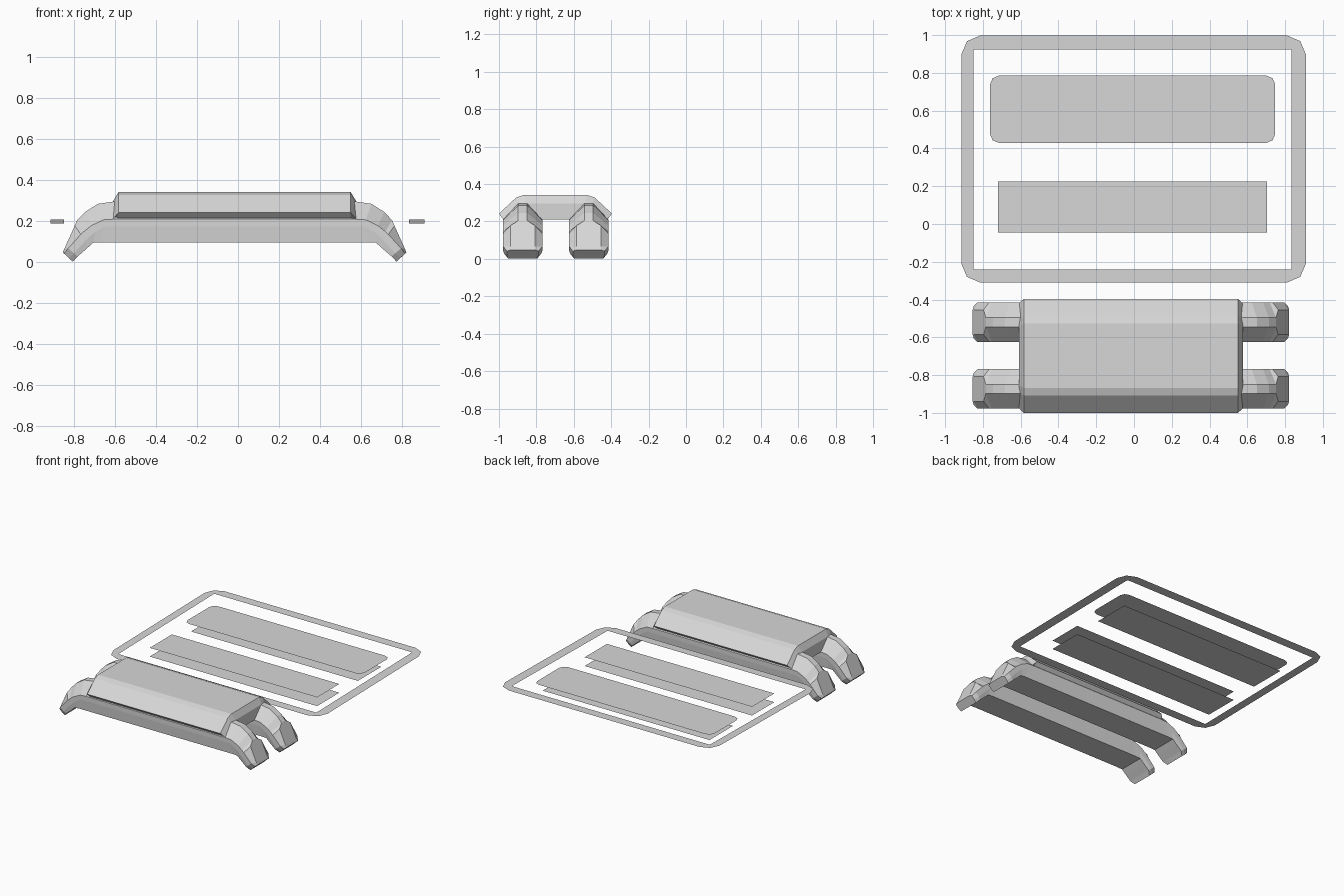
import bpy, bmesh

if "Cube" in bpy.data.objects:
    bpy.data.objects.remove(bpy.data.objects["Cube"])

GREY = (0.68, 0.68, 0.68, 1)
grey = bpy.data.materials.new("plain grey")
grey.use_nodes = True
grey.diffuse_color = GREY
grey.node_tree.nodes["Principled BSDF"].inputs["Base Color"].default_value = GREY

MID_X = -0.0165


def finish(name, bm, closed=True):
    if closed:
        bmesh.ops.recalc_face_normals(bm, faces=bm.faces[:])
    mesh = bpy.data.meshes.new(name)
    bm.to_mesh(mesh)
    bm.free()
    mesh.materials.append(grey)
    obj = bpy.data.objects.new(name, mesh)
    bpy.context.collection.objects.link(obj)
    return obj


def loft(name, sections):
    """Skin a row of matching closed sections and cap both ends."""
    bm = bmesh.new()
    rings = [[bm.verts.new(p) for p in s] for s in sections]
    n = len(rings[0])
    for a, b in zip(rings, rings[1:]):
        for i in range(n):
            j = (i + 1) % n
            bm.faces.new((a[i], a[j], b[j], b[i]))
    bm.faces.new(rings[0])
    bm.faces.new(rings[-1])
    return finish(name, bm)


def rounded(x0, x1, y0, y1, r, height):
    """Rectangle outline with a three-point corner, counter-clockwise."""
    k = r * 0.3
    pts = []
    for cx, cy, sx, sy in ((x0, y0, 1, 1), (x1, y0, -1, 1),
                           (x1, y1, -1, -1), (x0, y1, 1, -1)):
        corner = [(cx, cy + sy * r), (cx + sx * k, cy + sy * k), (cx + sx * r, cy)]
        pts += corner if sx == sy else corner[::-1]
    return [(x, y, height(y)) for x, y in pts]


def flat(z):
    return lambda y: z


def tilted(y):
    return 0.193 + 0.016 * y


def sheet(name, outline):
    bm = bmesh.new()
    bm.faces.new([bm.verts.new(p) for p in outline])
    return finish(name, bm, closed=False)


def rectangle(name, x0, x1, y0, y1, z):
    return sheet(name, [(x0, y0, z), (x1, y0, z), (x1, y1, z), (x0, y1, z)])


# Body shell: folded profile with narrowed ends
half_profile = [(0.17, 0.342), (0.21, 0.328), (0.302, 0.242), (0.27, 0.21)]
profile = half_profile + [(-y, z) for y, z in reversed(half_profile)]
BODY_Y = -0.698


def body_ring(x, drop, squeeze):
    return [(x, BODY_Y + y * squeeze, max(z - drop, 0.21)) for y, z in profile]


loft("body_shell", [body_ring(-0.61, 0.045, 0.92), body_ring(-0.583, 0, 1),
                    body_ring(0.55, 0, 1), body_ring(0.577, 0.045, 0.92)])

# Thin tabs lying on the body
rectangle("tab_base", 0.265, 0.51, -0.83, -0.58, 0.3435)
rectangle("tab_inset", 0.275, 0.455, -0.76, -0.645, 0.345)

# Legs: ridge, ridge half width, upper side, lower side, underside, half width
stations = [
    ((0.59, 0.296), 0.024, (0.59, 0.21), (0.59, 0.175), (0.59, 0.097), 0.105),
    ((0.667, 0.285), 0.024, (0.64, 0.207), (0.635, 0.174), (0.65, 0.097), 0.105),
    ((0.73, 0.245), 0.024, (0.70, 0.178), (0.68, 0.148), (0.69, 0.095), 0.105),
    ((0.768, 0.205), 0.024, (0.735, 0.15), (0.715, 0.118), (0.71, 0.077), 0.105),
    ((0.780, 0.178), 0.066, (0.75, 0.136), (0.727, 0.105), (0.722, 0.066), 0.105),
    ((0.831, 0.065), 0.066, (0.812, 0.068), (0.784, 0.044), (0.766, 0.028), 0.105),
    ((0.838, 0.048), 0.064, (0.832, 0.042), (0.808, 0.02), (0.79, 0.003), 0.085),
]


def leg_ring(station, side, cy):
    (ox, oz), ridge, upper, lower, under, wide = station
    half = [(ox, ridge, oz)] + [(x, wide, z) for x, z in (upper, lower)]
    half.append((under[0], wide - 0.006, under[1]))
    ring = half + [(x, -y, z) for x, y, z in reversed(half)]
    return [(MID_X + side * x, cy + y, z) for x, y, z in ring]


for name, cy in (("front_leg", -0.873), ("back_leg", -0.52)):
    loft(name, [leg_ring(s, -1, cy) for s in reversed(stations)]
         + [leg_ring(s, 1, cy) for s in stations])

# Flat frame behind the body
bm = bmesh.new()
outer = [bm.verts.new(p) for p in rounded(-0.914, 0.91, -0.31, 0.998, 0.1, tilted)]
inner = [bm.verts.new(p) for p in rounded(-0.85, 0.835, -0.24, 0.925, 0.006, tilted)]
for i in range(len(outer)):
    j = (i + 1) % len(outer)
    bm.faces.new((outer[i], outer[j], inner[j], inner[i]))
finish("flat_frame", bm, closed=False)

# Panels inside the frame, each with a lower sheet
sheet("rounded_panel", rounded(-0.762, 0.747, 0.43, 0.785, 0.045, flat(0.2)))
rectangle("rounded_panel_under", -0.715, 0.705, 0.45, 0.735, 0.135)
rectangle("straight_panel", -0.72, 0.705, -0.045, 0.225, 0.197)
rectangle("straight_panel_under", -0.72, 0.705, -0.045, 0.225, 0.13)
